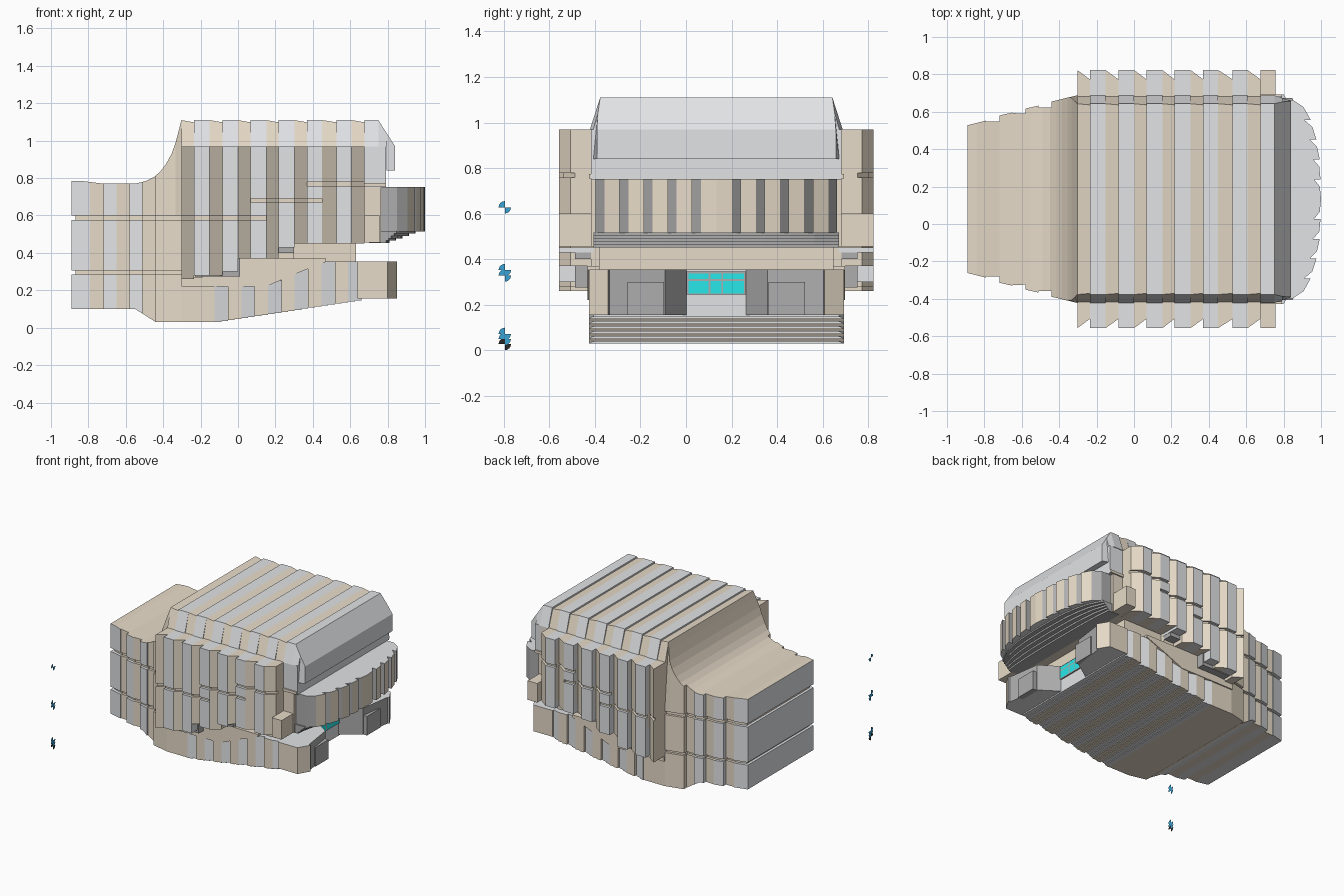
import bpy, bmesh, math

if "Cube" in bpy.data.objects:
    bpy.data.objects.remove(bpy.data.objects["Cube"])

CY = 0.133  # building axis in y
COL = [("beige", (.80, .71, .58)), ("light_grey", (.76, .77, .79)), ("mid_grey", (.42, .42, .42)),
       ("cyan", (.02, .80, .82)), ("blue", (.04, .36, .66)), ("black", (.02, .02, .02))]
B, G, D, CYAN, BLUE, BLACK = range(6)
MATS = []
for n, c in COL:
    m = bpy.data.materials.new(n)
    m.diffuse_color = (*c, 1)
    m.use_nodes = True
    m.node_tree.nodes["Principled BSDF"].inputs["Base Color"].default_value = m.diffuse_color
    MATS.append(m)


def finish(bm, name, y=CY, closed=True):
    if closed:
        bmesh.ops.recalc_face_normals(bm, faces=bm.faces)
    me = bpy.data.meshes.new(name)
    bm.to_mesh(me)
    bm.free()
    for m in MATS:
        me.materials.append(m)
    o = bpy.data.objects.new(name, me)
    o.location.y = y
    bpy.context.collection.objects.link(o)
    return o


def lerp(tbl, x):
    for (a, u), (b, v) in zip(tbl, tbl[1:]):
        if x <= b:
            return u + (v - u) * (x - a) / (b - a)
    return tbl[-1][1]


def block(bm, a, b, side=B, top=None, inner=None):
    """Slab between two sections (x, half width, z bottom, z top[, top half width]);
    with inner set, two mirrored side pieces instead of one full-width piece."""
    for s in ((1,) if inner is None else (1, -1)):
        v = []
        for x, h, z0, z1, *ht in (a, b):
            ht = ht[0] if ht else h
            lo, lt = (-h, -ht) if inner is None else (inner, inner)
            v += [bm.verts.new((x, s * y, z)) for y, z in ((lo, z0), (h, z0), (ht, z1), (lt, z1))]
        for idx in ((0, 1, 2, 3), (4, 5, 6, 7), (0, 1, 5, 4), (1, 2, 6, 5), (2, 3, 7, 6), (3, 0, 4, 7)):
            f = bm.faces.new([v[i] for i in idx])
            f.material_index = top if top is not None and idx == (2, 3, 7, 6) else side


def box(bm, x0, x1, h, z0, z1, side=B, inner=None):
    block(bm, (x0, h, z0, z1), (x1, h, z0, z1), side, None, inner)


def prism(bm, pts, z0, z1, matfn, cap=G):
    lo = [bm.verts.new((x, y, z0)) for x, y in pts]
    hi = [bm.verts.new((x, y, z1)) for x, y in pts]
    for f in (bm.faces.new(lo), bm.faces.new(hi)):
        f.material_index = cap
    for i in range(len(pts)):
        j = (i + 1) % len(pts)
        bm.faces.new((lo[i], lo[j], hi[j], hi[i])).material_index = matfn(pts[i], pts[j])


# stage wing: toothed side strips, three storeys with recessed joints, swept roof
ROOF = [(-.89, .785), (-.84, .785), (-.72, .77), (-.55, .77), (-.49, .785), (-.45, .805), (-.415, .835),
        (-.385, .875), (-.355, .93), (-.335, .985), (-.315, 1.06), (-.303, 1.11)]
BOT = [(-.89, .10), (-.54, .10), (-.51, .075), (-.44, .03), (-.3, .03)]
STRIPS = [(-.89, -.79, .395, .42, G), (-.79, -.72, .415, .415, B), (-.72, -.65, .447, .463, G),
          (-.65, -.58, .46, .457, B), (-.58, -.51, .484, .50, G), (-.51, -.44, .49, .49, B),
          (-.44, -.303, .522, .555, B)]
bm, core = bmesh.new(), bmesh.new()
for x0, x1, h0, h1, m in STRIPS:
    W = lambda x: h0 + (h1 - h0) * (x - x0) / (x1 - x0)
    xs = [x0] + [x for x, _ in ROOF if x0 < x < x1] + [x1]
    for a, b in zip(xs, xs[1:]):
        sec = [(x, W(x), .60, lerp(ROOF, x), W(x) - max(0, lerp(ROOF, x) - .97) * .32) for x in (a, b)]
        block(bm, *sec, m, B)
        block(bm, *[(x, W(x), lerp(BOT, x), .285) for x in (a, b)], m)
    block(bm, (x0, h0, .305, .575), (x1, h1, .305, .575), m)
    xi = x0 + (.02 if x0 < -.85 else 0)
    block(core, (xi, h0 - .02, .28, .61), (x1, h1 - .02, .28, .61), B)
finish(bm, "stage_wing")
finish(core, "wing_joint_core")

# hall roof: banded, sloped eaves
E = [-.303, -.236, -.152, -.083, 0, .067, .152, .216, .302, .37, .45, .527, .607, .676]
bm = bmesh.new()
for i, (a, b) in enumerate(zip(E, E[1:])):
    d = 0 if i % 2 else .012
    for x0, x1, z in ((a, b, 1.11 - d),):
        block(bm, (x0, .555 - d / 2, .97, z + d, .51), (x1, .555 - d / 2, .97, z, .51 - d / 2), G if i % 2 else B)
finish(bm, "hall_roof_bands")

# hall end roof with overhanging visor
bm = bmesh.new()
block(bm, (.676, .555, .97, 1.11, .51), (.75, .555, .97, 1.11, .51), G)
block(bm, (.75, .555, .97, 1.11, .51), (.795, .54, .97, 1.04, .52), G)
block(bm, (.795, .54, .84, 1.04, .52), (.84, .525, .84, .97, .525), G)
box(bm, .676, .792, .55, .75, .97, G)
finish(bm, "roof_visor")

# hall core walls
bm = bmesh.new()
box(bm, -.303, .30, .55, .25, .97)
box(bm, .30, .765, .55, .455, .97)
box(bm, .30, .63, .515, .35, .455)
finish(bm, "hall_core")

# side fins: saw-tooth plan, stepped soffit, staggered recessed joints
SOFFIT = [.26, .28, .28, .30, .37, .37, .37, .43, .45, .45, .45, .45, .45]
JOINTS = [(-.31, .16, .587), (.06, .46, .68), (.36, .70, .768)]
bm, core = bmesh.new(), bmesh.new()
for i, (a, b) in enumerate(zip(E, E[1:])):
    h = .69 if i % 2 else .64
    m = G if i % 2 else B
    z = SOFFIT[i]
    for j0, j1, zj in [j for j in JOINTS if j[0] < (a + b) / 2 < j[1]] + [(0, 0, .98)]:
        block(bm, (a, .69, z, zj - .01), (b, h, z, zj - .01), m, None, .54)
        z = zj + .01
    block(core, (a, .67, .5, .95), (b, h - .02, .5, .95), B, None, .54)
finish(bm, "side_fins")
finish(core, "fin_joint_core")

# small end bays and joint ledge near the front corners
bm = bmesh.new()
box(bm, .676, .757, .69, .455, .60, B, .54)
box(bm, .676, .79, .56, .755, .775, B, .54)
finish(bm, "corner_bays")

# stair soffits under the fins
bm = bmesh.new()
for i in range(6):
    box(bm, -.23 + .04 * i, .01, .62, .275 + .016 * i, .31 + .016 * i, D, .54)
box(bm, .19, .30, .62, .40, .45, D, .54)
finish(bm, "side_stairs")

# sloping terrace parapet along both sides
bm = bmesh.new()
P = [(-.303, .22, .265), (-.15, .22, .275), (0, .22, .37), (.15, .22, .37), (.30, .285, .37), (.47, .352, .37)]
for p, q in zip(P, P[1:]):
    block(bm, (p[0], .565, p[1], p[2]), (q[0], .565, q[1], q[2]), B, None, .50)
finish(bm, "terrace_parapet")

# foyer base: banded sides and rising stepped underside
bm = bmesh.new()
box(bm, -.303, -.125, .555, .03, .27)
N, w = 11, .0714
for i in range(N):
    a = -.125 + w * i
    h = .56 if i % 2 else .545
    for k in range(2):
        x0, x1 = a + w / 2 * k, a + w / 2 * (k + 1)
        zb = min(.155, .03 + .0055 * (2 * i + k))
        top = .24 if x0 < .15 else min(.355, .24 + (x0 - .15) * .4)
        h0, h1 = (h, h) if i % 2 else (.56 - .01 * k, .55 - .01 * k)
        block(bm, (x0, h0, zb, top), (x1, h1, zb, top), B if i % 2 else G, G)
finish(bm, "foyer_base")

# foyer front with splayed entrance recess
bm = bmesh.new()
H = [(.66, .13), (.80, .225), (.835, .47), (.85, .475), (.80, .56), (.64, .56)]
plan = H + [(x, -y) for x, y in reversed(H)]
prism(bm, plan, .155, .355, lambda p, q: B if max(abs(p[1]), abs(q[1])) > .5 else D)
finish(bm, "foyer_front")

# entrance side panels
bm = bmesh.new()
block(bm, (.79, .39, .155, .30), (.832, .39, .155, .30), D, None, .23)
finish(bm, "entrance_panels")

# entrance window: frame and panes
bm = bmesh.new()
box(bm, .65, .67, .13, .245, .345, D)
finish(bm, "window_frame")
bm = bmesh.new()
for y0, y1 in ((-.122, -.034), (-.026, .022), (.03, .122)):
    for z0, z1 in ((.25, .305), (.313, .338)):
        v = [bm.verts.new((.673, y, z)) for y, z in ((y0, z0), (y1, z0), (y1, z1), (y0, z1))]
        bm.faces.new(v).material_index = CYAN
finish(bm, "window_panes", closed=False)

# front gallery: saw-tooth bow with stepped underside
ARC = [(0, .985), (.2, .98), (.3, .965), (.4, .94), (.48, .905), (.53, .87), (.6, .80)]
half = []
for k in range(5):
    y = .106 * k
    half += [(lerp(ARC, y) + .015, y), (lerp(ARC, y + .068) + .01, y + .068), (lerp(ARC, y + .106) - .02, y + .106)]
half.append((.76, .53))
bow = half + [(x, -y) for x, y in reversed(half[1:])]
bm = bmesh.new()
prism(bm, bow, .515, .752, lambda p, q: B if abs(p[1] - q[1]) > .05 else D)
finish(bm, "front_gallery")
bm = bmesh.new()
for i in range(5):
    t = .15 + .17 * i
    rim = [(.78 + (lerp(ARC, abs(y)) - .78) * t, y) for y in [-.54 + .108 * j for j in range(11)]]
    prism(bm, [(.70, -.54)] + rim + [(.70, .54)], .452 + .013 * i, .466 + .013 * i, lambda p, q: D, D)
finish(bm, "gallery_steps")

# level markers: flat discs of two opposite quarters, beside the building
for n, (z, c) in enumerate([(.628, BLUE), (.352, BLUE), (.328, BLUE), (.072, BLUE), (.05, BLUE), (.027, BLACK)]):
    bm = bmesh.new()
    for q in (0.5, 1.5):
        pts = [(0, 0)] + [(.027 * math.cos(math.pi * (q + t / 12)), .027 * math.sin(math.pi * (q + t / 12)))
                          for t in range(7)]
        bm.faces.new([bm.verts.new((-1, y, z + dz)) for y, dz in pts]).material_index = c
    finish(bm, f"level_marker_{n}", -.796, False)
